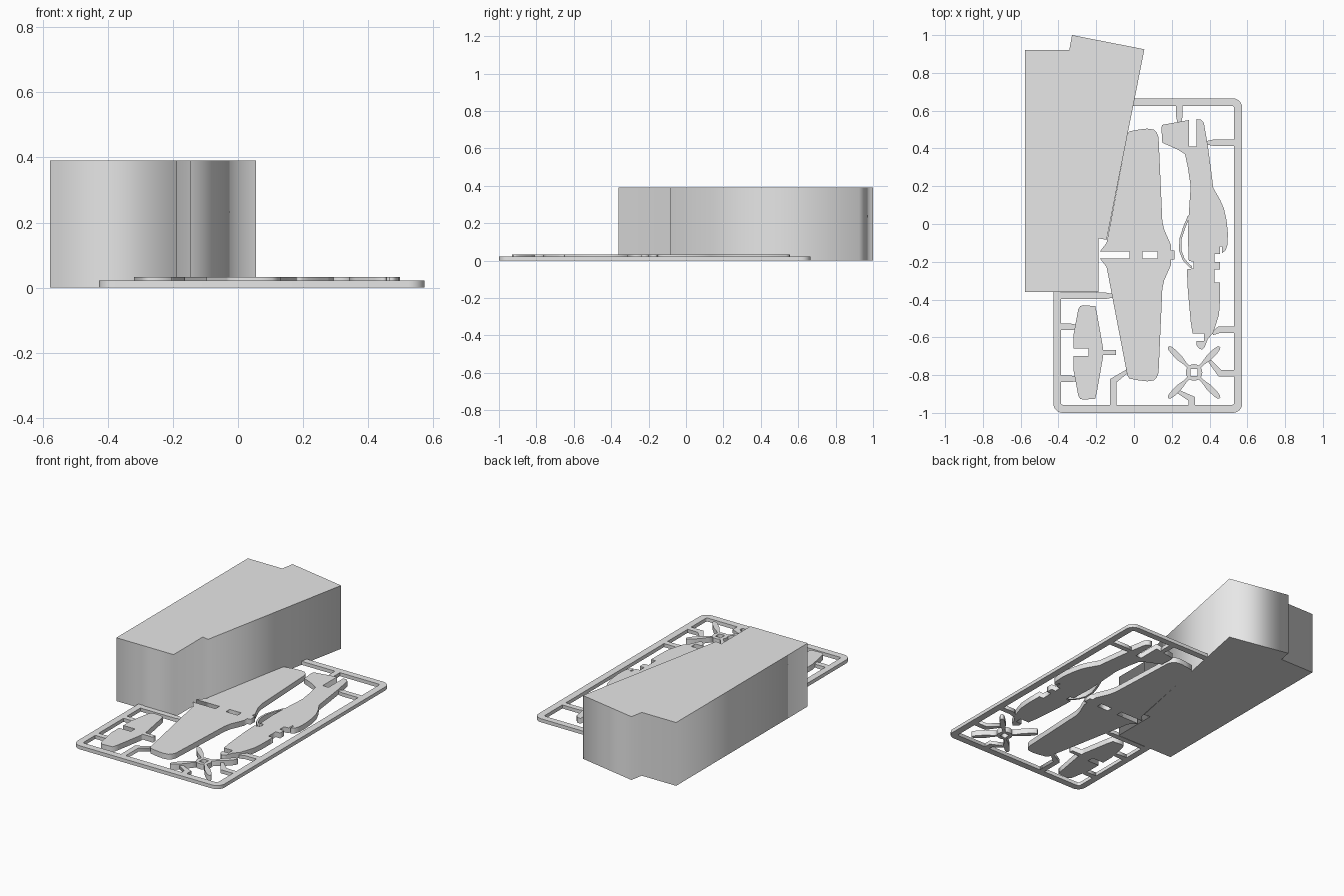
import bpy, math
from mathutils import Vector

if "Cube" in bpy.data.objects:
    bpy.data.objects.remove(bpy.data.objects["Cube"])

gray = bpy.data.materials.new("plain_gray")
gray.diffuse_color = (0.8, 0.8, 0.8, 1)
gray.use_nodes = True
gray.node_tree.nodes["Principled BSDF"].inputs["Base Color"].default_value = gray.diffuse_color


def plate(name, outlines, height):
    """Extrude flat outlines (hundredths of a unit) up from the ground; inner outlines cut holes."""
    cu = bpy.data.curves.new(name, 'CURVE')
    cu.dimensions = '2D'
    cu.fill_mode = 'BOTH'
    cu.extrude = height / 2
    for pts in outlines:
        sp = cu.splines.new('POLY')
        sp.points.add(len(pts) - 1)
        for p, (x, y) in zip(sp.points, pts):
            p.co = (x / 100, y / 100, 0, 1)
        sp.use_cyclic_u = True
    ob = bpy.data.objects.new(name, cu)
    bpy.context.collection.objects.link(ob)
    ob.location.z = height / 2
    bpy.ops.object.select_all(action='DESELECT')
    ob.select_set(True)
    bpy.context.view_layer.objects.active = ob
    bpy.ops.object.convert(target='MESH')
    ob = bpy.context.object
    ob.data.materials.clear()
    ob.data.materials.append(gray)
    return ob


def rounded(x0, y0, x1, y1, r, n=6):
    pts = []
    for k, (cx, cy) in enumerate([(x1 - r, y1 - r), (x0 + r, y1 - r), (x0 + r, y0 + r), (x1 - r, y0 + r)]):
        for i in range(n + 1):
            a = math.pi / 2 * (k + i / n)
            pts.append((cx + r * math.cos(a), cy + r * math.sin(a)))
    return pts


def strip(path, widths):
    """Outline of a mitred strip along a path."""
    p = [Vector(q) for q in path]
    left, right = [], []
    for i, q in enumerate(p):
        d0 = (p[i] - p[i - 1]).normalized() if i else (p[1] - p[0]).normalized()
        d1 = (p[i + 1] - p[i]).normalized() if i < len(p) - 1 else d0
        n0, n1 = Vector((-d0.y, d0.x)), Vector((-d1.y, d1.x))
        m = (n0 + n1).normalized()
        off = m * (widths[i] / 2 / max(m.dot(n0), 0.5))
        left.append(tuple(q + off))
        right.append(tuple(q - off))
    return left + right[::-1]


def mirrored(half, axis):
    return half + [(x, 2 * axis - y) for x, y in reversed(half)]


THIN, THICK = 0.022, 0.033

# Large block with an angled side
plate("block", [[(-57.7, -36), (-18.7, -36), (-18.7, -7.6), (-14.5, -8.4), (5.5, 92.5),
                 (-32.8, 100), (-34.3, 92), (-57.7, 92)]], 0.39)

# Frame holding the parts
plate("frame", [rounded(-42.7, -100, 57.3, 66.5, 5), rounded(-38.7, -95.8, 53, 62.5, 1, 2)], THIN)

# Runners from the frame to each part
runners = [
    [(54, 43), (42, 43), (38.5, 43)],
    [(24, 63.5), (24, 57), (24, 53)],
    [(54, -56), (45, -56), (41.5, -58)],
    [(54, -79), (45.5, -79), (40, -72.5)],
    [(30.5, -97), (30.5, -92.5), (23, -88.5)],
    [(-11, -97), (-11, -83), (-3, -77.5)],
    [(-40, -54.5), (-33, -54.5), (-29.5, -54.5)],
    [(-40, -82), (-33, -82), (-29.5, -82)],
    [(-40, -38), (-15, -38), (-11, -38)],
]
for i, path in enumerate(runners):
    plate(f"runner_{i + 1}", [strip(path, (3.4, 3.4, 1.8))], THIN)

# Main wing, with an open slot and a closed slot
wing = [(-2.5, -14.5), (-18, -14.5), (-14.5, -10), (-3.5, 47.5), (-2.5, 49), (2.5, 50), (7, 50.5),
        (10.5, 50), (12, 48.5), (13, 46), (15, 1.5), (16, -3), (19.5, -11), (19.5, -14), (21.5, -14)]
plate("main_wing", [mirrored(wing, -16.4), [(4.5, -14.6), (12.5, -14.6), (12.5, -18.2), (4.5, -18.2)]], THICK)

# Tail wing
tail = [(-24, -66), (-32, -66), (-32, -58.5), (-29.5, -45), (-28.5, -43.5), (-27, -43), (-20.5, -43.5),
        (-19.5, -48), (-16.5, -65), (-16.5, -66.7), (-9.5, -66.7)]
plate("tail_wing", [mirrored(tail, -68)], THICK)

# Fuselage side profile with slots
plate("fuselage", [[
    (15, 52.5), (29, 55), (29, 41), (33, 41), (33, 55.5), (35.5, 55.3), (37, 53.5), (39, 42), (41, 27), (42, 19),
    (45.5, 13), (47.5, 8.5), (49, 2), (49.7, -5), (49.5, -11), (48.5, -14), (46.5, -15.5), (46.5, -12),
    (45.5, -12), (45.5, -15.8), (42.5, -16), (42.5, -20), (45.5, -20), (45.5, -24), (42.5, -24), (42.5, -31),
    (45.5, -31), (45.5, -40.5), (45, -48), (42, -57.5), (39, -61), (37.5, -65), (36, -66.5), (34.5, -66),
    (33, -64), (33, -62), (37, -62), (37, -58), (31, -58), (30, -51.5), (28.5, -35), (28, -24), (31.5, -23.5),
    (31.5, -20), (29, -19.5), (28.5, -6), (29, 5), (30, 20), (28.5, 30), (27, 37), (23, 39.5), (15, 43),
    (14.5, 51)]], THICK)

# Thin curved hoop beside the fuselage
hoop = [(29, 4), (26.5, -2), (24.6, -8), (24.5, -14), (26.3, -18.8), (29, -21.8), (30.5, -23)]
plate("hoop", [strip(hoop, [1.2] * 7)], THICK)

# Propeller: pierced hub and four blades
cx, cy = 31.8, -78.6
hub = [(cx + 4.4 * math.cos(a), cy + 4.4 * math.sin(a)) for a in [math.tau * i / 16 for i in range(16)]]
hole = [(cx + 1.9 * sx, cy + 1.9 * sy) for sx, sy in [(-1, -1), (1, -1), (1, 1), (-1, 1)]]
plate("propeller_hub", [hub, hole], THICK)
for i in range(4):
    a = math.radians(45 + 90 * i)
    path = [(cx + r * math.cos(a), cy + r * math.sin(a)) for r in (3.5, 7, 11, 16, 18.2, 19.2)]
    plate(f"propeller_blade_{i + 1}", [strip(path, (1.6, 1.8, 3.2, 3, 2.2, 1))], THICK)
